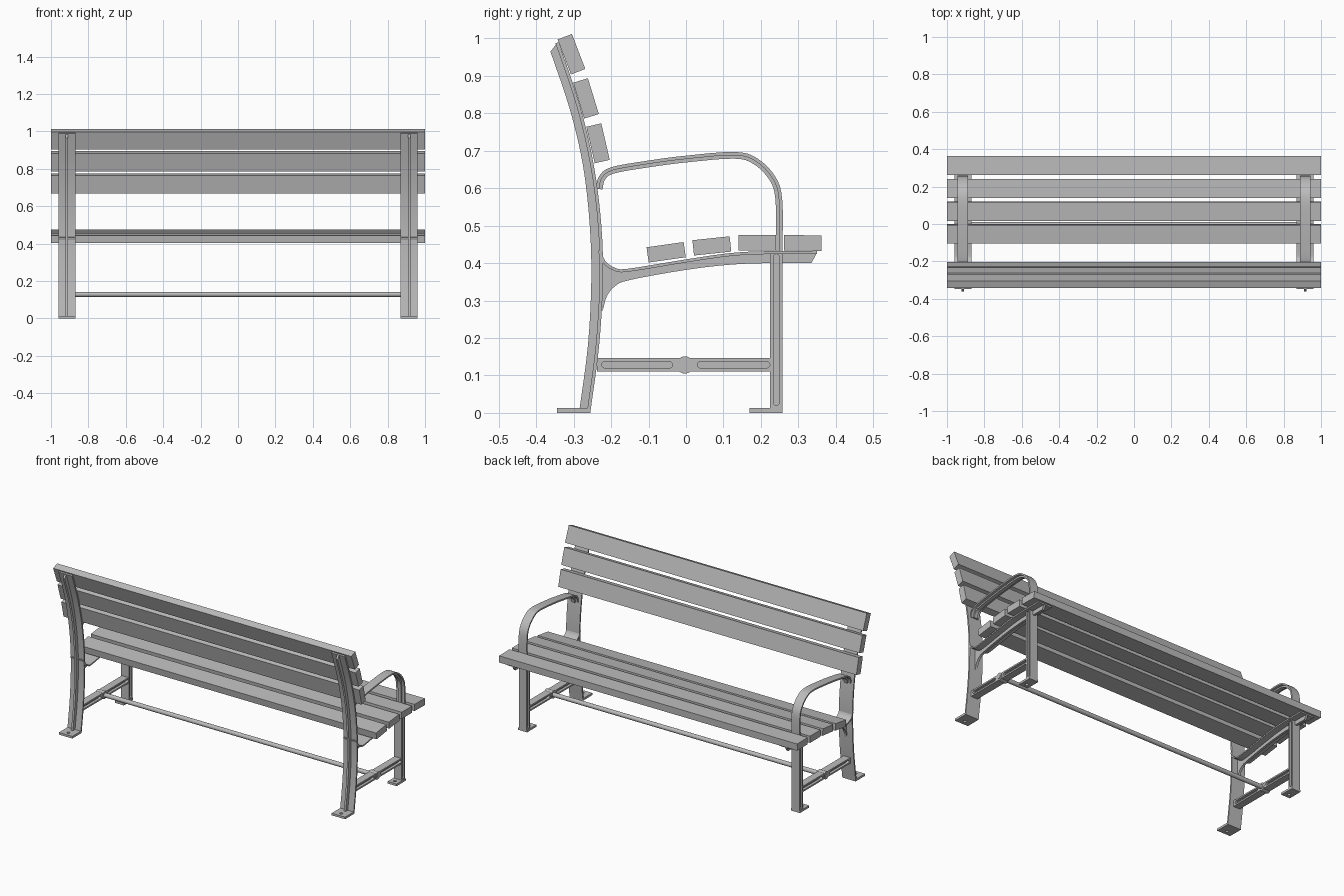
import bpy
import bmesh
from math import sin, cos, pi, radians
from mathutils import Vector

if "Cube" in bpy.data.objects:
    bpy.data.objects.remove(bpy.data.objects["Cube"], do_unlink=True)

grey = bpy.data.materials.new("painted_grey")
grey.use_nodes = True
grey.diffuse_color = (0.5, 0.5, 0.5, 1)
grey.node_tree.nodes["Principled BSDF"].inputs["Base Color"].default_value = (0.5, 0.5, 0.5, 1)


def finish(name, bm):
    bmesh.ops.recalc_face_normals(bm, faces=bm.faces[:])
    mesh = bpy.data.meshes.new(name)
    bm.to_mesh(mesh)
    bm.free()
    mesh.materials.append(grey)
    ob = bpy.data.objects.new(name, mesh)
    bpy.context.collection.objects.link(ob)
    return ob


def activate(ob):
    bpy.ops.object.select_all(action='DESELECT')
    ob.select_set(True)
    bpy.context.view_layer.objects.active = ob


def smooth(pts, steps=4):
    """Catmull-Rom curve through (y, z) points."""
    p = [Vector(q) for q in pts]
    p = [2 * p[0] - p[1]] + p + [2 * p[-1] - p[-2]]
    out = []
    for a, b, c, d in zip(p, p[1:], p[2:], p[3:]):
        for k in range(steps):
            t = k / steps
            out.append(b + (c - a) * t / 2 + (2 * a - 5 * b + 4 * c - d) * t * t / 2
                       + (3 * b - a - 3 * c + d) * t ** 3 / 2)
    return out + [p[-2]]


def offset(path, dist):
    """Path moved to the right of its direction."""
    out = []
    for i, q in enumerate(path):
        d = (path[min(i + 1, len(path) - 1)] - path[max(i - 1, 0)]).normalized()
        out.append(q + Vector((d.y, -d.x)) * dist)
    return out


def strip(name, edge_a, edge_b, x, width):
    """Solid between two (y, z) edges, extruded along x."""
    bm = bmesh.new()
    rings = []
    for a, b in zip(edge_a, edge_b):
        rings.append([bm.verts.new((x + s * width / 2, q[0], q[1]))
                      for s, q in ((-1, a), (1, a), (1, b), (-1, b))])
    for r, s in zip(rings, rings[1:]):
        for k in range(4):
            n = (k + 1) % 4
            bm.faces.new((r[k], r[n], s[n], s[k]))
    bm.faces.new(rings[0])
    bm.faces.new(rings[-1])
    ob = finish(name, bm)
    if len(rings) > 2:
        activate(ob)
        bpy.ops.object.shade_smooth_by_angle(angle=radians(30))
    return ob


def box(name, x, width, y0, y1, z0, z1):
    return strip(name, [(y0, z0), (y0, z1)], [(y1, z0), (y1, z1)], x, width)


def prism(name, outline, x, width):
    bm = bmesh.new()
    face = bm.faces.new([bm.verts.new((x - width / 2, q[0], q[1])) for q in outline])
    top = bmesh.ops.extrude_face_region(bm, geom=[face])["geom"]
    bmesh.ops.translate(bm, vec=(width, 0, 0),
                        verts=[v for v in top if isinstance(v, bmesh.types.BMVert)])
    return finish(name, bm)


def cylinder(name, radius, depth, centre, axis, sides=24):
    bm = bmesh.new()
    bmesh.ops.create_cone(bm, cap_ends=True, segments=sides, radius1=radius,
                          radius2=radius, depth=depth)
    ob = finish(name, bm)
    ob.location = centre
    if axis == 'x':
        ob.rotation_euler.y = pi / 2
    activate(ob)
    bpy.ops.object.shade_smooth_by_angle(angle=radians(30))
    return ob


def cut(ob, cutter):
    cutter.hide_render = True
    activate(ob)
    mod = ob.modifiers.new("cut", 'BOOLEAN')
    mod.operation = 'DIFFERENCE'
    mod.object = cutter
    bpy.ops.object.modifier_apply(modifier=mod.name)
    bpy.data.objects.remove(cutter, do_unlink=True)


def cut_slot(ob, x, y0, y1, z0, z1, web=0.014):
    """Round-ended recess on both x sides of a bar."""
    r = min(y1 - y0, z1 - z0) / 2
    pts = []
    for k in range(16):
        a = 2 * pi * (k + 0.5) / 16
        cy = y1 - r if cos(a) > 0 else y0 + r
        cz = z1 - r if sin(a) > 0 else z0 + r
        pts.append((cy + r * cos(a), cz + r * sin(a)))
    for s in (-1, 1):
        cut(ob, prism("slot_cutter", pts, x + s * (web / 2 + 0.03), 0.06))


def slat(name, y, z, tilt):
    bm = bmesh.new()
    bmesh.ops.create_cube(bm, size=1)
    bmesh.ops.scale(bm, vec=(2, 0.1, 0.041), verts=bm.verts[:])
    ob = finish(name, bm)
    ob.location = (0, y, z)
    ob.rotation_euler.x = radians(tilt)


# Slats of the seat and backrest
for i, (y, z, tilt) in enumerate([(-0.053, 0.429, 8), (0.069, 0.446, 6),
                                  (0.19, 0.454, 0), (0.312, 0.454, -1)]):
    slat(f"seat_slat_{i + 1}", y, z, tilt)
for i, (y, z, tilt) in enumerate([(-0.235, 0.72, 103), (-0.267, 0.84, 107),
                                  (-0.306, 0.958, 111)]):
    slat(f"back_slat_{i + 1}", y, z, tilt)

# Side profiles as (y, z) edges
leg_back = smooth([(-0.285, 0.005), (-0.262, 0.18), (-0.253, 0.35), (-0.257, 0.5),
                   (-0.275, 0.66), (-0.31, 0.81), (-0.362, 0.965)])
leg_front = smooth([(-0.255, 0.005), (-0.232, 0.18), (-0.222, 0.35), (-0.226, 0.5),
                    (-0.246, 0.66), (-0.283, 0.82), (-0.34, 0.99)])
seat_top = smooth([(-0.228, 0.435), (-0.215, 0.405), (-0.19, 0.388), (-0.155, 0.385),
                   (0, 0.41), (0.12, 0.427), (0.22, 0.432), (0.35, 0.432)])
seat_under = smooth([(-0.223, 0.27), (-0.212, 0.31), (-0.19, 0.338), (-0.15, 0.355),
                     (0, 0.382), (0.12, 0.396), (0.22, 0.4), (0.335, 0.4)])
arm = smooth([(-0.241, 0.6), (-0.232, 0.632), (-0.2, 0.656), (-0.1, 0.674), (0, 0.687),
              (0.13, 0.697), (0.19, 0.68), (0.238, 0.632), (0.257, 0.57), (0.258, 0.43)])

# Cast end frames
for side, s in (("left", 1), ("right", -1)):
    x = 0.915 * s
    strip(side + "_back_leg_flange", leg_front, offset(leg_front, -0.009), x, 0.09)
    strip(side + "_back_leg_rib", leg_back, offset(leg_front, -0.004), x, 0.012)
    strip(side + "_seat_support_flange", seat_top, offset(seat_top, 0.008), x, 0.09)
    strip(side + "_seat_support_web", offset(seat_top, 0.004), seat_under, x, 0.014)
    strip(side + "_arm_flange", arm, offset(arm, 0.009), x, 0.055)
    strip(side + "_arm_rib", offset(arm, 0.005), offset(arm, 0.018), x, 0.022)

    front_leg = box(side + "_front_leg", x, 0.052, 0.225, 0.258, 0, 0.43)
    cut_slot(front_leg, x, 0.234, 0.249, 0.02, 0.424)
    rail = box(side + "_rail", x, 0.045, -0.238, 0.228, 0.111, 0.146)
    cut_slot(rail, x, -0.225, -0.036, 0.12, 0.137)
    cut_slot(rail, x, 0.03, 0.224, 0.12, 0.137)

    # Feet with bolt holes
    for part, y0, y1, width, hole in (("back", -0.345, -0.255, 0.09, -0.317),
                                      ("front", 0.17, 0.258, 0.06, 0.198)):
        foot = box(f"{side}_{part}_foot", x, width, y0, y1, 0, 0.013)
        cut(foot, cylinder("hole_cutter", 0.009, 0.1, (x, hole, 0), 'z', 16))

    # Collar and bolt at the end of the stretcher
    cylinder(side + "_collar", 0.023, 0.05, (x, -0.003, 0.128), 'x')
    cylinder(side + "_bolt", 0.013, 0.056, (x, -0.003, 0.128), 'x')

# Round stretcher between the end frames
cylinder("stretcher", 0.013, 1.8, (0, -0.003, 0.128), 'x')
